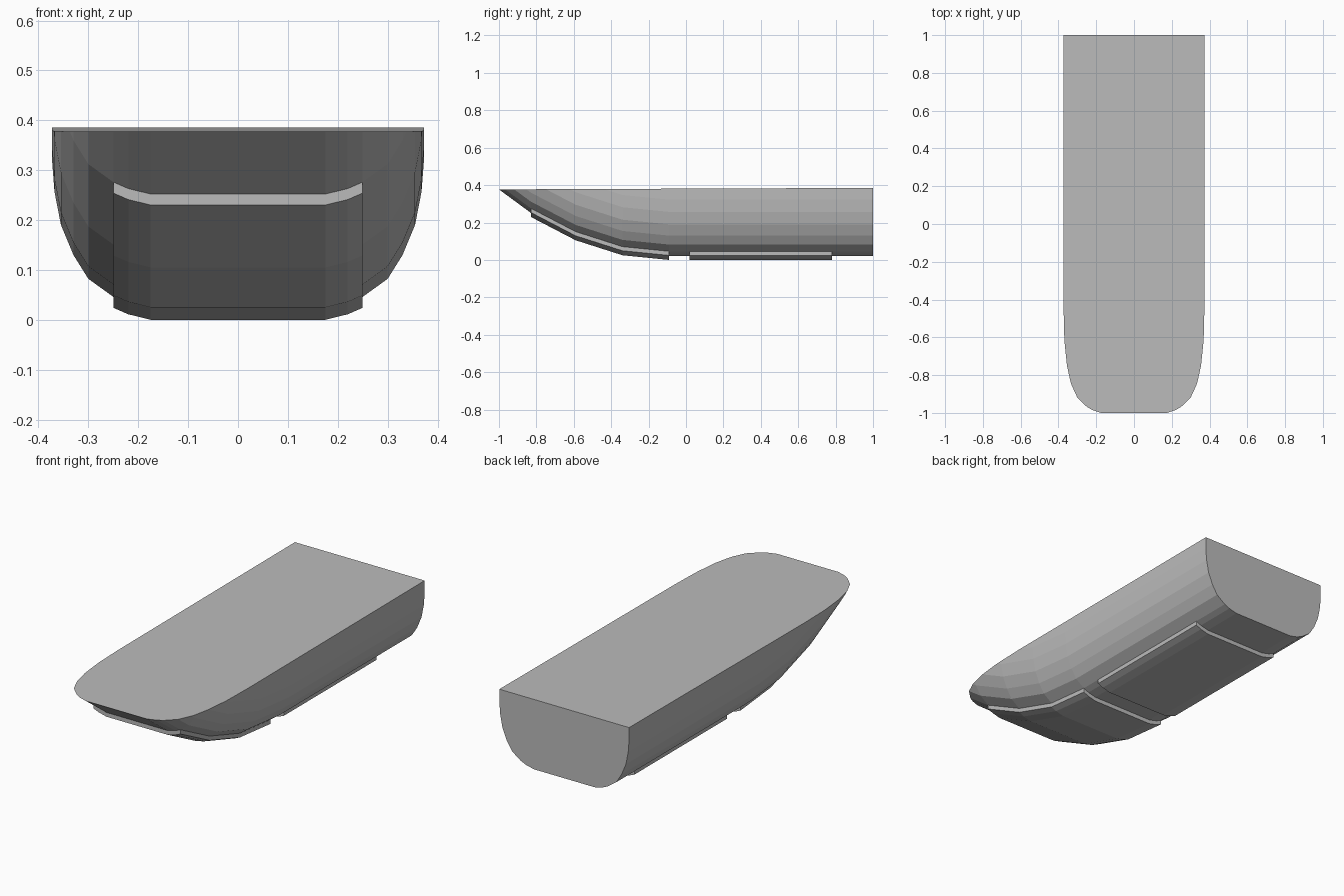
import bpy
import bmesh

cube = bpy.data.objects.get("Cube")
if cube:
    bpy.data.objects.remove(cube, do_unlink=True)

grey = bpy.data.materials.new("hull_grey")
grey.use_nodes = True
grey.diffuse_color = (0.5, 0.5, 0.5, 1)
grey.node_tree.nodes["Principled BSDF"].inputs["Base Color"].default_value = (0.5, 0.5, 0.5, 1)

# Half cross-section, measured from the keel: flat bottom, rounded bilge, upright side
BOTTOM = [(0.175, 0.0), (0.22, 0.011), (0.25, 0.024)]
SIDE = [(0.30, 0.06), (0.33, 0.108), (0.355, 0.168), (0.368, 0.235), (0.373, 0.30), (0.373, 0.5)]

# Keel line as (y, z), from the bow to the flat run
BOW = [(-0.83, 0.252), (-0.59, 0.127), (-0.34, 0.047), (-0.09, 0.022)]


def mirrored(half):
    return [(-x, z) for x, z in reversed(half)] + half


def loft(ring, path):
    """Sweep a closed (x, z) ring along a (y, z) path and cap both ends."""
    bm = bmesh.new()
    rows = [[bm.verts.new((x, y, z + rise)) for x, z in ring] for y, rise in path]
    n = len(ring)
    for a, b in zip(rows, rows[1:]):
        for i in range(n):
            j = (i + 1) % n
            bm.faces.new((a[i], a[j], b[j], b[i]))
    bm.faces.new(rows[0])
    bm.faces.new(rows[-1])
    return bm


def finish(name, bm):
    bmesh.ops.recalc_face_normals(bm, faces=bm.faces[:])
    mesh = bpy.data.meshes.new(name)
    bm.to_mesh(mesh)
    bm.free()
    mesh.materials.append(grey)
    obj = bpy.data.objects.new(name, mesh)
    bpy.context.collection.objects.link(obj)


# Hull: swept past the bow, then sliced along the gently sloping deck
hull = loft(mirrored(BOTTOM + SIDE), [(-1.1, 0.452), (-1.0, 0.377)] + BOW + [(1.0, 0.022)])
cut = bmesh.ops.bisect_plane(
    hull, geom=hull.verts[:] + hull.edges[:] + hull.faces[:], dist=1e-5,
    plane_co=(0, -1, 0.377), plane_no=(0, -0.004, 1), clear_outer=True)
rim = [e for e in hull.edges if e.is_boundary]
bmesh.ops.holes_fill(hull, edges=rim, sides=0)
finish("hull", hull)

# Bottom plates: thin skins that follow the bow curve and the flat run
skin = mirrored([(x, z - 0.022) for x, z in BOTTOM])
skin += [(x, z + 0.004) for x, z in reversed(mirrored(BOTTOM))]
finish("bow_plate", loft(skin, BOW))
finish("stern_plate", loft(skin, [(0.02, 0.022), (0.78, 0.022)]))
